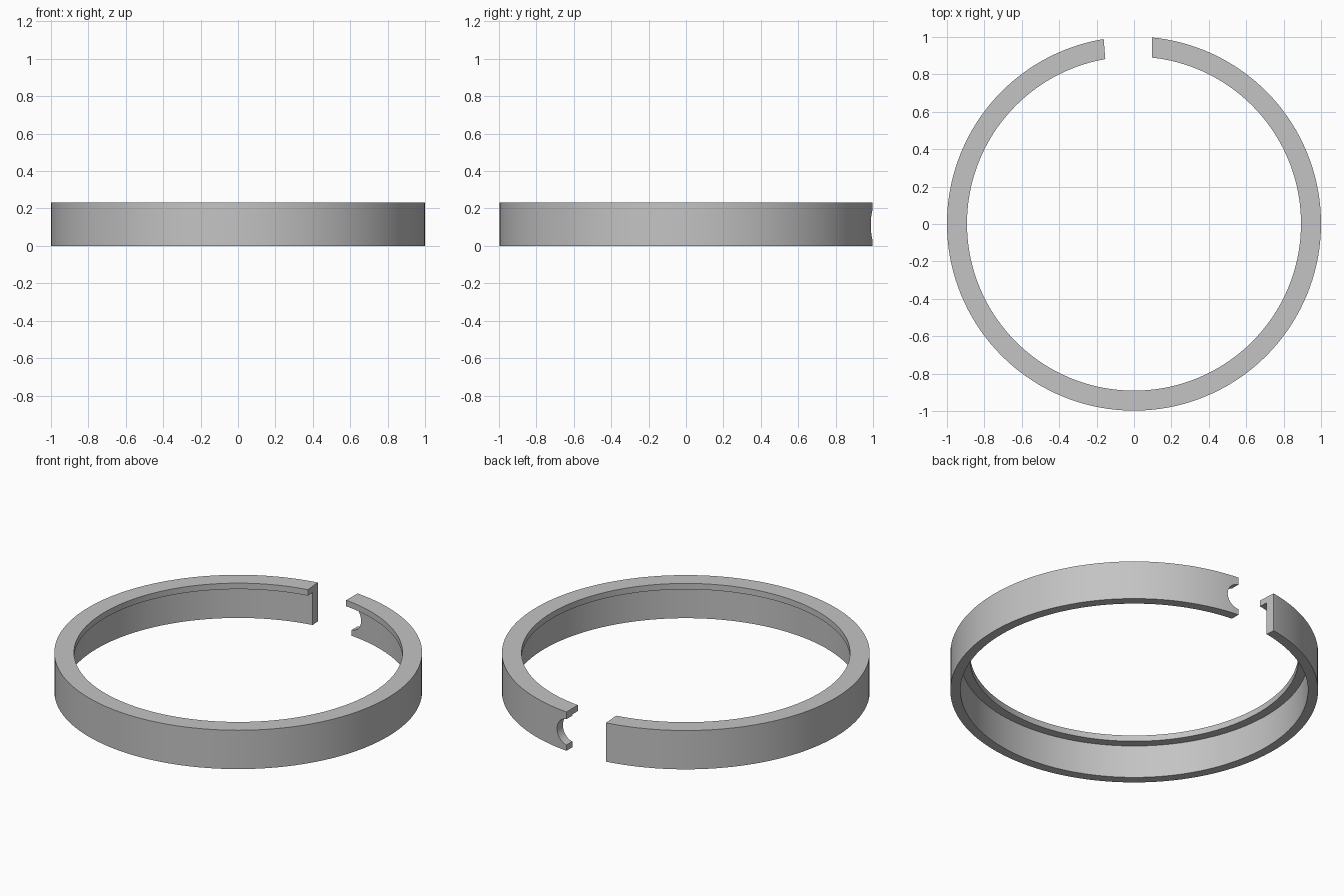
import bpy, bmesh, math

cube = bpy.data.objects.get("Cube")
if cube:
    bpy.data.objects.remove(cube, do_unlink=True)

HEIGHT, SEGMENTS, SHIFT = 0.233, 144, 0.002

grey = bpy.data.materials.new("plain_grey")
grey.use_nodes = True
colour = (0.55, 0.55, 0.55, 1)
grey.diffuse_color = colour
grey.node_tree.nodes["Principled BSDF"].inputs["Base Color"].default_value = colour


def add_object(name, bm):
    bmesh.ops.recalc_face_normals(bm, faces=bm.faces)
    mesh = bpy.data.meshes.new(name)
    bm.to_mesh(mesh)
    bm.free()
    mesh.materials.append(grey)
    obj = bpy.data.objects.new(name, mesh)
    bpy.context.collection.objects.link(obj)
    return obj


def cut(target, cutter):
    mod = target.modifiers.new("cut", "BOOLEAN")
    mod.operation, mod.solver, mod.object = "DIFFERENCE", "EXACT", cutter
    bpy.context.view_layer.objects.active = target
    bpy.ops.object.modifier_apply(modifier=mod.name)
    bpy.data.objects.remove(cutter, do_unlink=True)


# Ring: thin wall with an inward flange along its top edge
profile = [(1, 0), (1, HEIGHT), (0.893, HEIGHT), (0.893, 0.197), (0.945, 0.197), (0.945, 0)]
bm = bmesh.new()
loops = []
for i in range(SEGMENTS):
    a = math.tau * i / SEGMENTS
    loops.append([bm.verts.new((r * math.cos(a), r * math.sin(a) + SHIFT, z)) for r, z in profile])
for i, here in enumerate(loops):
    after = loops[(i + 1) % SEGMENTS]
    for j in range(len(profile)):
        k = (j + 1) % len(profile)
        bm.faces.new((here[j], after[j], after[k], here[k]))
ring = add_object("split_ring", bm)

# Gap at the back, with a slightly slanted end on one side
bm = bmesh.new()
outline = [(-0.147, 0.8), (0.095, 0.8), (0.095, 1.2), (-0.179, 1.2)]
base = bm.faces.new([bm.verts.new((x, y, -0.1)) for x, y in outline])
top = bmesh.ops.extrude_face_region(bm, geom=[base])["geom"]
bmesh.ops.translate(bm, verts=[v for v in top if isinstance(v, bmesh.types.BMVert)], vec=(0, 0, 0.5))
cut(ring, add_object("gap_cutter", bm))

# Round notch in the wall at the other end, below the flange
bm = bmesh.new()
bmesh.ops.create_cone(bm, cap_ends=True, segments=48, radius1=0.078, radius2=0.078, depth=0.4)
notch = add_object("notch_cutter", bm)
notch.rotation_euler.x = math.pi / 2
notch.location = (0.086, 1, 0.112)
bpy.context.view_layer.update()
cut(ring, notch)

# Smooth the curved walls, keep the edges crisp
bpy.ops.object.select_all(action="DESELECT")
ring.select_set(True)
bpy.context.view_layer.objects.active = ring
bpy.ops.object.shade_smooth_by_angle(angle=math.radians(30))
